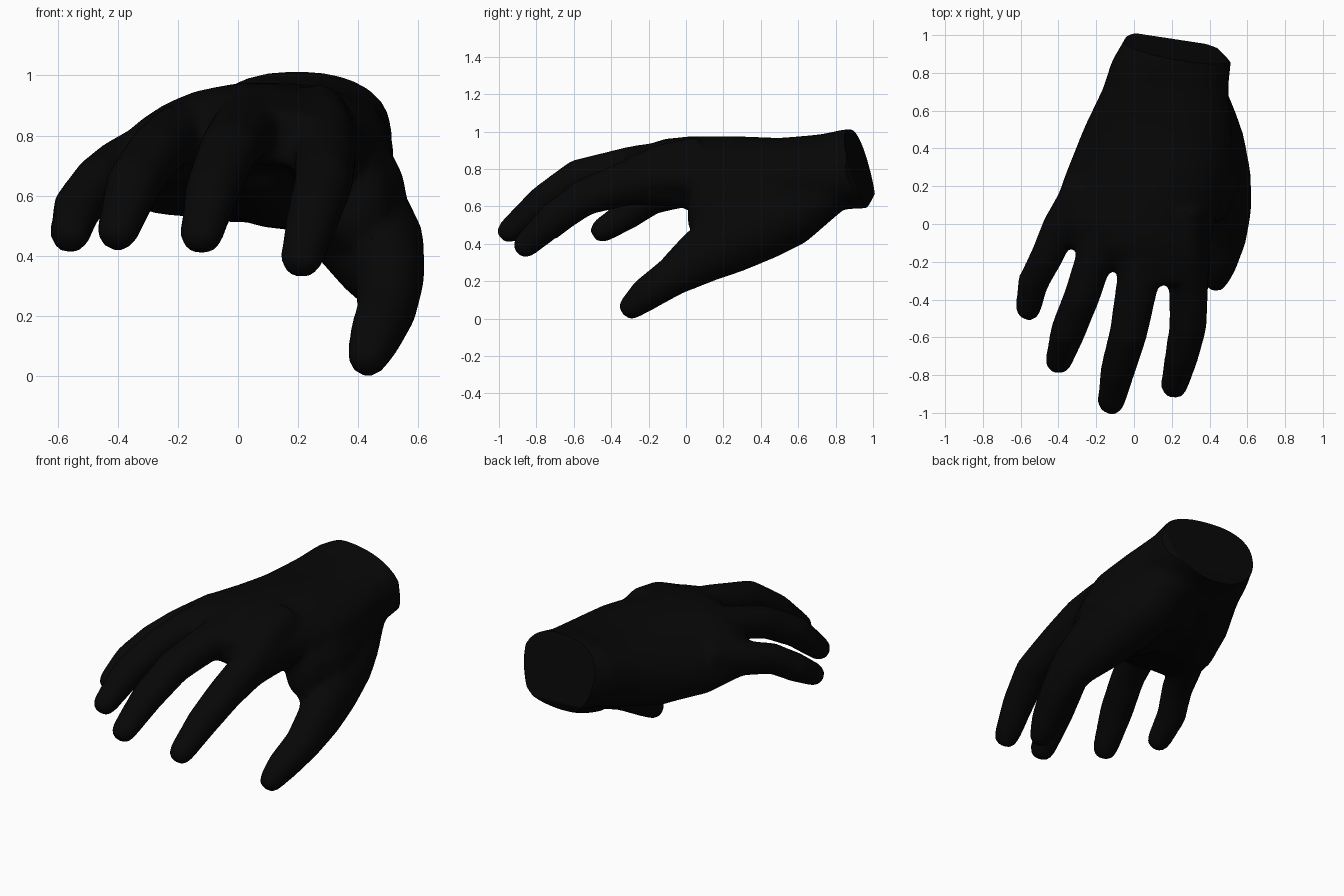
import bpy, bmesh, math
from mathutils import Vector

SIDES = 16
black = bpy.data.materials.new("matte black")
black.diffuse_color = (0.002, 0.002, 0.002, 1)
bm = bmesh.new()


def loft(rings):
    """Skin a closed tube through rings of points."""
    loops = [[bm.verts.new(p) for p in r] for r in rings]
    n = len(loops[0])
    for a, b in zip(loops, loops[1:]):
        for i in range(n):
            j = (i + 1) % n
            bm.faces.new((a[i], a[j], b[j], b[i]))
    bm.faces.new(loops[0][::-1])
    bm.faces.new(loops[-1])


def digit(path):
    """Rounded tube along (x, y, z, side radius, up radius) stations."""
    pts = [Vector(p[:3]) for p in path]
    rings = []
    for i, p in enumerate(path):
        t = (pts[min(i + 1, len(pts) - 1)] - pts[max(i - 1, 0)]).normalized()
        side = t.cross(Vector((0, 0, 1))).normalized()
        up = side.cross(t)
        ring = lambda c, k: [c + side * p[3] * k * math.cos(a) + up * p[4] * k * math.sin(a)
                             for a in (2 * math.pi * s / SIDES for s in range(SIDES))]
        rings.append(ring(pts[i], 1))
        if i == len(path) - 1:      # blunt fingertip
            rings.append(ring(pts[i] + t * p[3] * 0.5, 0.84))
            rings.append(ring(pts[i] + t * p[3] * 0.8, 0.5))
    loft(rings)


def palm(sections):
    """Arched, tilted ovals: y, left x, right x, mid z, half height, arch, tilt."""
    rings = []
    for y, xl, xr, z, h, arch, tilt in sections:
        ring = []
        for s in range(24):
            a = 2 * math.pi * s / 24
            c, d = math.cos(a), math.sin(a)
            c = math.copysign(abs(c) ** 0.85, c)
            d = math.copysign(abs(d) ** 0.85, d)
            ring.append(Vector(((xl + xr) / 2 + c * (xr - xl) / 2, y,
                                z + h * d - arch * c * c + tilt * c)))
        rings.append(ring)
    loft(rings)


# palm and wrist
palm([
    (1.15, 0.04, 0.46, 0.79, 0.205, 0.0, 0.0),
    (0.98, -0.05, 0.49, 0.80, 0.21, 0.0, 0.0),
    (0.86, -0.12, 0.515, 0.80, 0.215, 0.0, 0.0),
    (0.72, -0.165, 0.50, 0.765, 0.22, 0.0, 0.01),
    (0.50, -0.27, 0.52, 0.74, 0.225, 0.03, 0.03),
    (0.25, -0.37, 0.51, 0.765, 0.21, 0.08, 0.04),
    (0.02, -0.45, 0.43, 0.805, 0.17, 0.10, 0.04),
    (-0.12, -0.36, 0.41, 0.82, 0.14, 0.09, 0.02),
    (-0.20, -0.18, 0.41, 0.815, 0.115, 0.06, -0.02),
    (-0.32, 0.0, 0.39, 0.785, 0.09, 0.03, -0.04),
])
# heel of the palm
digit([(0.18, 0.76, 0.70, 0.20, 0.14), (0.16, 0.50, 0.63, 0.23, 0.145),
       (0.13, 0.25, 0.64, 0.21, 0.15), (0.08, 0.02, 0.70, 0.16, 0.12)])
# web between thumb and index finger
digit([(0.32, 0.60, 0.62, 0.19, 0.19), (0.375, 0.34, 0.58, 0.185, 0.23),
       (0.40, 0.20, 0.58, 0.165, 0.22), (0.39, 0.12, 0.59, 0.13, 0.19)])
# little finger
digit([(-0.26, 0.20, 0.76, 0.105, 0.10), (-0.395, -0.02, 0.69, 0.095, 0.10),
       (-0.465, -0.18, 0.645, 0.088, 0.09), (-0.535, -0.31, 0.56, 0.084, 0.085),
       (-0.56, -0.45, 0.47, 0.07, 0.068)])
# ring finger
digit([(-0.15, 0.12, 0.82, 0.10, 0.11), (-0.21, -0.18, 0.80, 0.10, 0.10),
       (-0.275, -0.38, 0.745, 0.097, 0.095), (-0.35, -0.57, 0.635, 0.095, 0.092),
       (-0.40, -0.73, 0.48, 0.073, 0.07)])
# middle finger
digit([(0.04, 0.05, 0.86, 0.11, 0.11), (0.025, -0.28, 0.825, 0.115, 0.10),
       (-0.03, -0.58, 0.755, 0.102, 0.098), (-0.085, -0.77, 0.62, 0.094, 0.09),
       (-0.122, -0.945, 0.468, 0.075, 0.068)])
# index finger
digit([(0.27, 0.08, 0.78, 0.12, 0.20), (0.285, -0.13, 0.765, 0.11, 0.17),
       (0.29, -0.33, 0.72, 0.105, 0.12), (0.285, -0.55, 0.645, 0.10, 0.10),
       (0.25, -0.71, 0.53, 0.09, 0.092), (0.212, -0.86, 0.39, 0.074, 0.07)])
# thumb and its fleshy base
digit([(0.29, 0.80, 0.70, 0.15, 0.12), (0.36, 0.56, 0.56, 0.18, 0.175),
       (0.41, 0.42, 0.50, 0.18, 0.185),
       (0.465, 0.23, 0.42, 0.16, 0.185), (0.505, 0.07, 0.325, 0.118, 0.15),
       (0.495, -0.08, 0.22, 0.10, 0.107), (0.455, -0.22, 0.125, 0.088, 0.092),
       (0.432, -0.295, 0.06, 0.07, 0.07)])
bmesh.ops.recalc_face_normals(bm, faces=bm.faces)
mesh = bpy.data.meshes.new("hand")
bm.to_mesh(mesh)
bm.free()
hand = bpy.data.objects.new("hand", mesh)
bpy.context.collection.objects.link(hand)

# fuse the parts into one skin and soften the joins
fuse = hand.modifiers.new("fuse", "REMESH")
fuse.mode = "VOXEL"
fuse.voxel_size = 0.016
soften = hand.modifiers.new("soften", "SMOOTH")
soften.factor = 0.5
soften.iterations = 20
simplify = hand.modifiers.new("simplify", "DECIMATE")
simplify.ratio = 0.2
skin = bpy.data.meshes.new_from_object(hand.evaluated_get(bpy.context.evaluated_depsgraph_get()))
hand.modifiers.clear()

# slanted wrist cut with bevelled right and lower rims
bm = bmesh.new()
bm.from_mesh(skin)
for co, no in (((0.2, 0.935, 0.8), (0.19, 1, 0.29)),
               ((0.46, 0.905, 0.75), (0.9, 1, 0.1)),
               ((0.2, 0.98, 0.64), (0.1, 1, -0.4))):
    cut = bmesh.ops.bisect_plane(bm, geom=bm.verts[:] + bm.edges[:] + bm.faces[:],
                                 plane_co=co, plane_no=no, clear_outer=True)
    rim = [e for e in cut["geom_cut"] if isinstance(e, bmesh.types.BMEdge)]
    bmesh.ops.holes_fill(bm, edges=rim, sides=0)
bmesh.ops.recalc_face_normals(bm, faces=bm.faces)
bm.to_mesh(skin)
bm.free()
skin.materials.clear()
skin.materials.append(black)
hand.data = skin

bpy.context.view_layer.objects.active = hand
hand.select_set(True)
bpy.ops.object.shade_smooth_by_angle(angle=math.radians(40))
